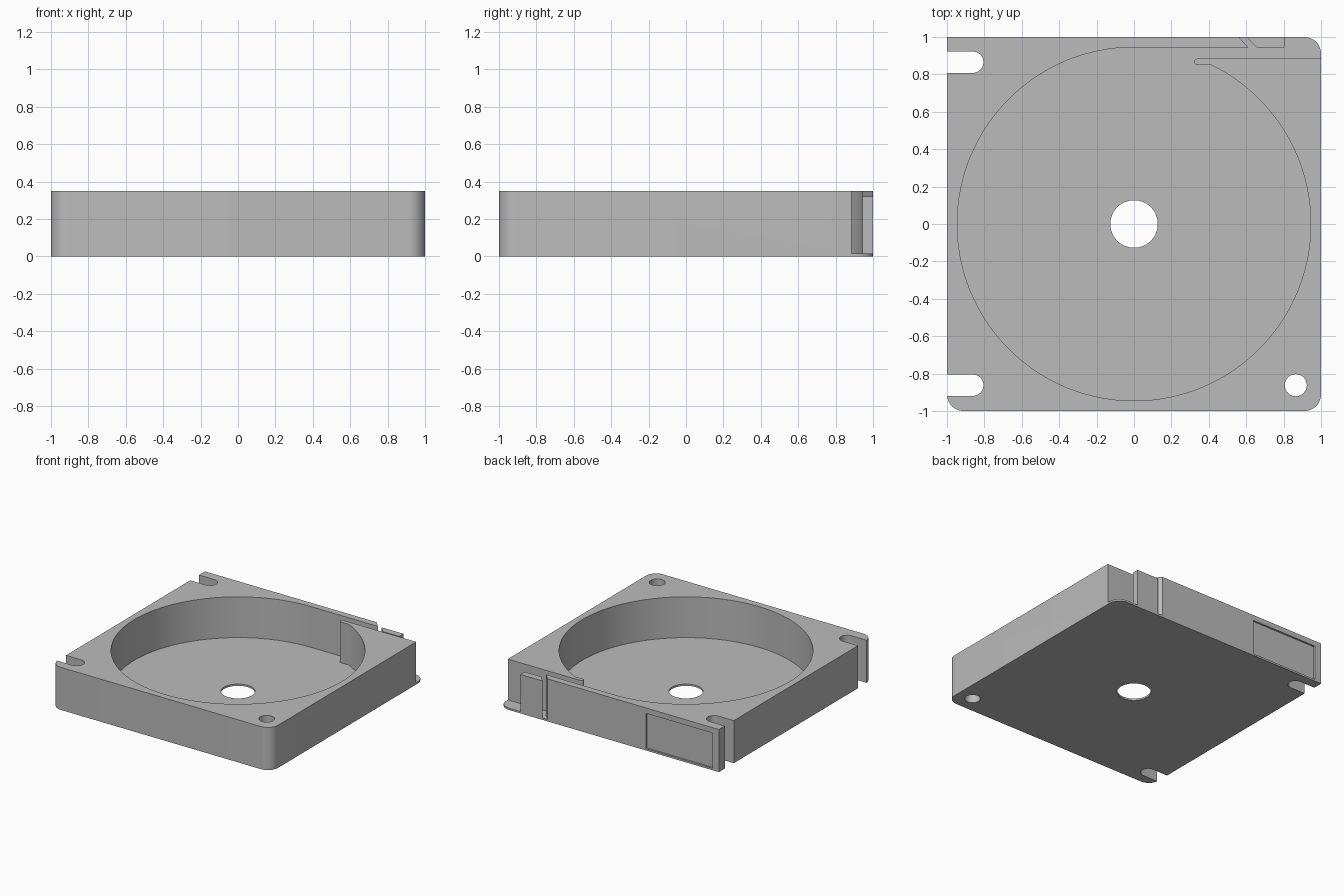
import bpy
import bmesh
from math import cos, sin, radians, atan2, degrees

cube = bpy.data.objects.get("Cube")
if cube:
    bpy.data.objects.remove(cube, do_unlink=True)

HEIGHT, FLOOR, POCKET_R, CORNER_R = 0.35, 0.015, 0.945, 0.09

grey = bpy.data.materials.new("plain grey")
grey.use_nodes = True
grey.diffuse_color = (0.5, 0.5, 0.5, 1)
grey.node_tree.nodes["Principled BSDF"].inputs["Base Color"].default_value = (0.5, 0.5, 0.5, 1)


def arc(cx, cy, r, start, end, steps):
    angles = [radians(start + (end - start) * i / steps) for i in range(steps + 1)]
    return [(cx + r * cos(a), cy + r * sin(a)) for a in angles]


def prism(name, outline, z0, z1):
    """Extrude a flat outline between two heights."""
    bm = bmesh.new()
    face = bm.faces.new([bm.verts.new((x, y, z0)) for x, y in outline])
    top = bmesh.ops.extrude_face_region(bm, geom=[face])["geom"]
    bmesh.ops.translate(bm, vec=(0, 0, z1 - z0),
                        verts=[v for v in top if isinstance(v, bmesh.types.BMVert)])
    bmesh.ops.recalc_face_normals(bm, faces=bm.faces)
    mesh = bpy.data.meshes.new(name)
    bm.to_mesh(mesh)
    bm.free()
    mesh.materials.append(grey)
    obj = bpy.data.objects.new(name, mesh)
    bpy.context.collection.objects.link(obj)
    return obj


def cut(target, name, outline, z0=-0.1, z1=0.5):
    """Subtract a prism from the target and discard the cutter."""
    cutter = prism(name, outline, z0, z1)
    cutter.hide_render = True
    mod = target.modifiers.new(name, "BOOLEAN")
    mod.operation, mod.solver, mod.object = "DIFFERENCE", "EXACT", cutter
    bpy.context.view_layer.objects.active = target
    bpy.ops.object.modifier_apply(modifier=name)
    bpy.data.objects.remove(cutter, do_unlink=True)


# Square case with three rounded corners and one sharp back corner
c = 1 - CORNER_R
case = prism("case_body",
             arc(-c, -c, CORNER_R, 180, 270, 12) + arc(c, -c, CORNER_R, 270, 360, 12)
             + arc(c, c, CORNER_R, 0, 90, 12) + [(-1, 1)], 0, HEIGHT)

# Round pocket with its exit channel, rounded tongue and open back corner
tongue_angle = degrees(atan2(0.85, 0.41))
pocket = (arc(0, 0, POCKET_R, 90, 360 + tongue_angle, 120)
          + arc(0.34, 0.8675, 0.0175, 270, 90, 12)
          + [(1.1, 0.885), (1.1, 1.1), (0.469, 1.1), (0.61, POCKET_R)])
cut(case, "pocket", pocket, FLOOR, 0.5)

# Spindle hole and corner screw hole
cut(case, "spindle_hole", arc(0, 0, 0.127, 0, 354, 59))
cut(case, "screw_hole", arc(0.865, -0.862, 0.059, 0, 350, 35))

# Open-ended mounting slots on one side
for y in (-0.862, 0.865):
    cut(case, "mounting_slot",
        arc(-0.862, y, 0.057, -90, 90, 20) + [(-1.1, y + 0.057), (-1.1, y - 0.057)])

# Shallow label recess on the back wall
cut(case, "label_recess", [(-0.94, 0.985), (-0.336, 0.985), (-0.336, 1.1), (-0.94, 1.1)],
    FLOOR, 0.305)

# Separate, slightly lower guide block beyond the slanted slit
guide = prism("guide_block",
              [(0.655, POCKET_R), (0.805, POCKET_R), (0.805, 1), (0.602, 1)], 0.01, 0.32)

for obj in (case, guide):
    bpy.ops.object.select_all(action="DESELECT")
    obj.select_set(True)
    bpy.context.view_layer.objects.active = obj
    bpy.ops.object.shade_smooth_by_angle(angle=radians(30))
